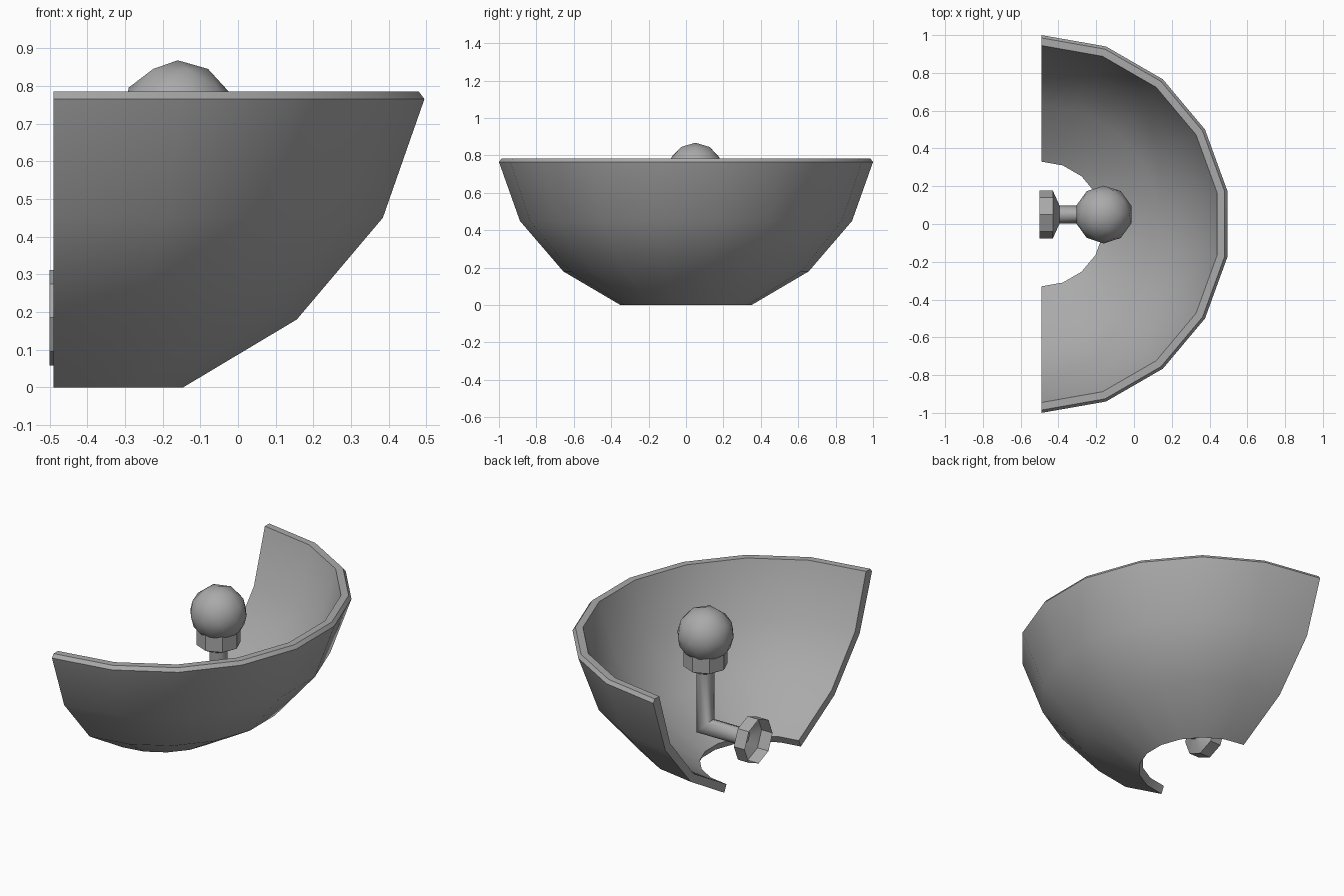
import bpy, bmesh
from math import sin, cos, pi, radians
from mathutils import Vector, Matrix

if "Cube" in bpy.data.objects:
    bpy.data.objects.remove(bpy.data.objects["Cube"])

# dark grey
grey = bpy.data.materials.new("dark_grey")
grey.diffuse_color = (0.4, 0.4, 0.4, 1)
grey.use_nodes = True
grey.node_tree.nodes["Principled BSDF"].inputs["Base Color"].default_value = grey.diffuse_color


def finish(name, bm, angle=30):
    bmesh.ops.recalc_face_normals(bm, faces=bm.faces[:])
    me = bpy.data.meshes.new(name)
    bm.to_mesh(me)
    bm.free()
    me.materials.append(grey)
    ob = bpy.data.objects.new(name, me)
    bpy.context.collection.objects.link(ob)
    bpy.ops.object.select_all(action='DESELECT')
    ob.select_set(True)
    bpy.context.view_layer.objects.active = ob
    bpy.ops.object.shade_smooth_by_angle(angle=radians(angle))
    return ob


def skin(name, rings, ring_closed, caps=False, angle=30):
    """Bridge a list of equal-length point rings with quads."""
    bm = bmesh.new()
    rows = [[bm.verts.new(p) for p in ring] for ring in rings]
    n = len(rows[0])
    for a, b in zip(rows, rows[1:]):
        for i in range(n if ring_closed else n - 1):
            j = (i + 1) % n
            bm.faces.new((a[i], a[j], b[j], b[i]))
    if caps:
        bm.faces.new(rows[0])
        bm.faces.new(rows[-1])
    return finish(name, bm, angle)


# half-bowl shade: closed wall section swept through 180 degrees
section = [(0.35, 0), (0.656, 0.18), (0.888, 0.45), (1.0, 0.765), (0.985, 0.785),
           (0.945, 0.785), (0.845, 0.475), (0.63, 0.217), (0.33, 0.042)]
rings = [[(-0.49 + r * cos(a), r * sin(a), z) for r, z in section]
         for a in (radians(-90 + 20 * i) for i in range(10))]
skin("shade", rings, True, caps=True, angle=35)


# open octagonal cups: wall mount and bulb socket
def cup(name, matrix, radius, depth):
    profile = [(radius, 0), (radius, depth), (0.05, depth + 0.035)]
    skin(name, [[matrix @ Vector((r * cos(i * pi / 4), r * sin(i * pi / 4), z))
                 for i in range(8)] for r, z in profile], True)


LX, LY, PZ = -0.16, 0.05, 0.185
cup("wall_mount", Matrix.Translation((-0.5, LY, PZ)) @ Matrix.Rotation(pi / 2, 4, 'Y'), 0.127, 0.07)
cup("bulb_socket", Matrix.Translation((LX, LY, 0.628)) @ Matrix.Rotation(pi, 4, 'X'), 0.117, 0.09)

# bent arm with a mitred elbow
R = 0.048
circle = [(R * cos(i * pi / 4), R * sin(i * pi / 4)) for i in range(8)]
skin("arm", [[(-0.41, LY + v, PZ + u) for u, v in circle],
             [(LX - u, LY + v, PZ + u) for u, v in circle],
             [(LX - u, LY + v, 0.52) for u, v in circle]], True, caps=True, angle=50)

# bulb
bm = bmesh.new()
bmesh.ops.create_icosphere(bm, subdivisions=2, radius=0.153,
                           matrix=Matrix.Translation((LX, LY, 0.715)))
finish("bulb", bm, 40)
